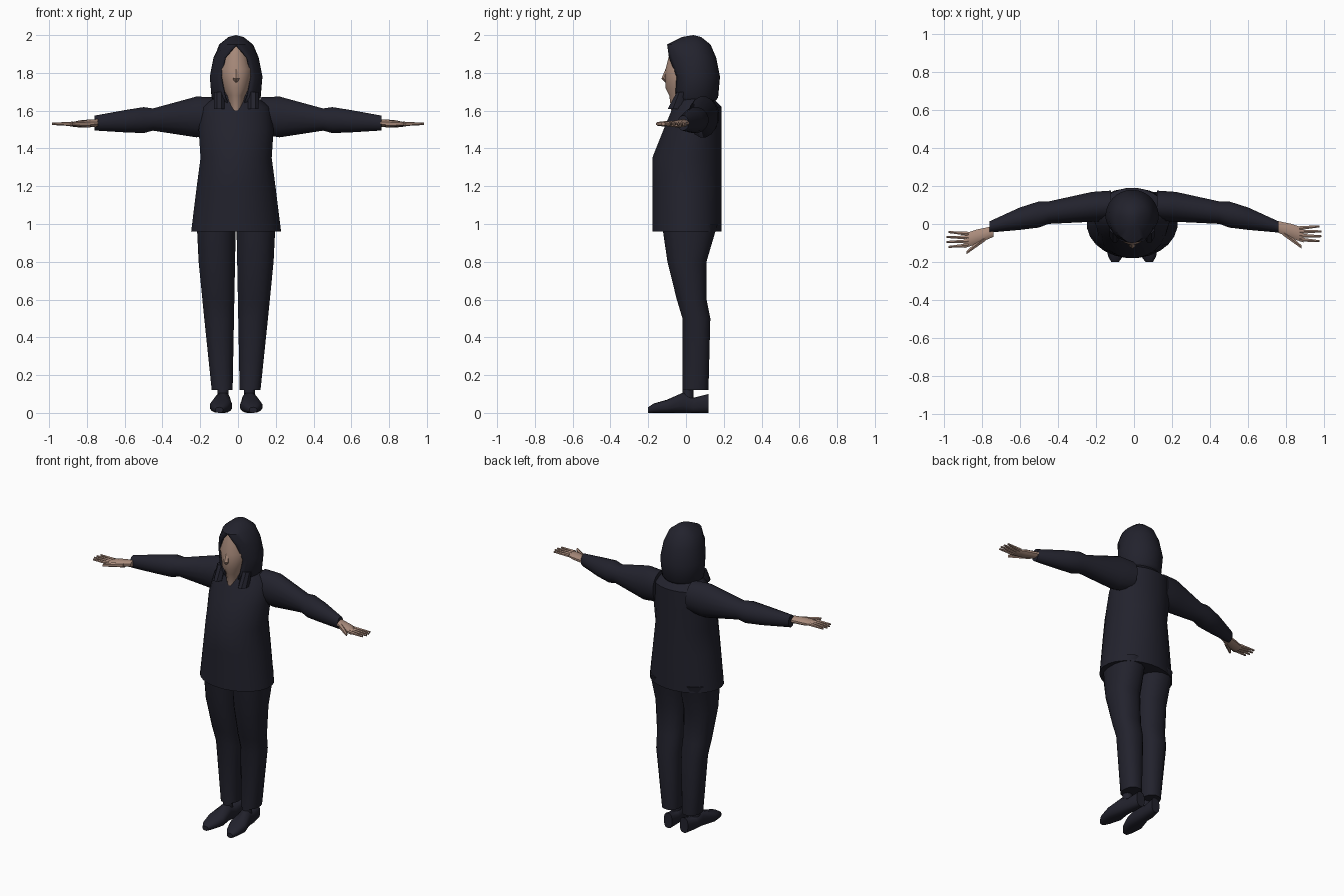
import bpy, bmesh, math
from math import sin, cos, pi

if "Cube" in bpy.data.objects:
    bpy.data.objects.remove(bpy.data.objects["Cube"])

MIDDLE = -.01     # centre line of the body
BACK = .19        # back plane of the tunic


def material(name, red, green, blue):
    mat = bpy.data.materials.new(name)
    mat.use_nodes = True
    mat.diffuse_color = (red, green, blue, 1)
    shader = mat.node_tree.nodes["Principled BSDF"]
    shader.inputs["Base Color"].default_value = (red, green, blue, 1)
    shader.inputs["Roughness"].default_value = .9
    return mat


CLOTH = material("dark navy cloth", .016, .016, .026)
SKIN = material("skin", .4, .26, .2)


def oval(axis, position, first_low, first_high, second_low, second_high,
         sides=16, squareness=2):
    """Closed superellipse lying across the given axis."""
    ring = []
    for step in range(sides):
        turn = 2 * pi * (step + .5) / sides
        point = []
        for wave, low, high in ((cos(turn), first_low, first_high),
                                (sin(turn), second_low, second_high)):
            reach = math.copysign(abs(wave) ** (2 / squareness), wave)
            point.append((low + high + reach * (high - low)) / 2)
        point.insert(axis, position)
        ring.append(point)
    return ring


def loft(name, rings, mat, closed=True):
    """Skin a list of equal rings; closed rings also get end caps."""
    bm = bmesh.new()
    rows = [[bm.verts.new(point) for point in ring] for ring in rings]
    count = len(rows[0])
    for lower, upper in zip(rows, rows[1:]):
        for here in range(count if closed else count - 1):
            after = (here + 1) % count
            bm.faces.new((lower[here], lower[after],
                          upper[after], upper[here]))
    if closed:
        bm.faces.new(rows[0])
        bm.faces.new(rows[-1])
    bmesh.ops.remove_doubles(bm, verts=bm.verts, dist=.0002)
    bmesh.ops.recalc_face_normals(bm, faces=bm.faces)
    mesh = bpy.data.meshes.new(name)
    bm.to_mesh(mesh)
    bm.free()
    mesh.materials.append(mat)
    part = bpy.data.objects.new(name, mesh)
    bpy.context.collection.objects.link(part)
    bpy.ops.object.select_all(action="DESELECT")
    part.select_set(True)
    bpy.context.view_layer.objects.active = part
    bpy.ops.object.shade_smooth_by_angle(angle=math.radians(40))
    return part


def upright(name, profile, back, mat, sides):
    """Symmetric body part from (height, half width, front) rows."""
    return loft(name, [oval(2, height, MIDDLE - width, MIDDLE + width,
                            front, back(height), sides)
                       for height, width, front in profile], mat)


def arm_depth(x):
    """The arms sweep forward towards the hands."""
    return .1 - .2 * x * x


def limb(name, side, profile, shift, mat, sides):
    """Arm section from (distance, half depth, half height) rows."""
    rings = []
    for x, depth, height in profile:
        y, z = arm_depth(x) + shift, 1.58 - .06 * x
        rings.append(oval(0, side * x, y - depth, y + depth,
                          z - height, z + height, sides))
    loft(name, rings, mat)


def digit(name, side, start, end, thickness):
    """Tapered finger between two (distance, depth) points."""
    rings = []
    for (x, y), radius in ((start, thickness), (end, thickness / 2)):
        rings.append(oval(0, side * x, y - radius, y + radius,
                          1.53 - radius, 1.53 + radius, 6))
    loft(name, rings, SKIN)


# Tunic, narrowing towards the shoulders
upright("tunic", [(.96, .24, -.18), (1.2, .21, -.18), (1.35, .19, -.18),
                  (1.5, .2, -.12), (1.62, .18, -.07), (1.68, .1, -.04)],
        lambda height: BACK - max(0, height - 1.62), CLOTH, 24)

# Neck, face and nose
upright("head", [(1.6, .04, -.08), (1.68, .05, -.09), (1.72, .07, -.11),
                 (1.82, .09, -.11), (1.94, .05, -.08)],
        lambda height: .08, SKIN, 16)
upright("nose", [(1.75, .01, -.11), (1.77, .02, -.13), (1.84, .01, -.1)],
        lambda height: -.08, SKIN, 6)

# Hood: height, half width, front, half width of the face opening
hood_profile = [
    (1.63, .1, -.06, .04), (1.67, .13, -.07, .06), (1.78, .14, -.07, .08),
    (1.88, .12, -.11, .06), (1.95, .09, -.1, 0), (1.99, .04, -.02, 0),
    (2, 0, .04, 0)]
hood_centre = .04
hood_steps = 24
hood_rings = []
for height, width, front, gap in hood_profile:
    start = math.asin(gap / width) if gap else 0
    ring = []
    for step in range(hood_steps + 1):
        turn = start + 2 * (pi - start) * step / hood_steps
        depth = hood_centre - front if cos(turn) > 0 else width
        ring.append((MIDDLE + width * sin(turn),
                     hood_centre - depth * cos(turn), height))
    hood_rings.append(ring)
hood = loft("hood", hood_rings, CLOTH, closed=False)
cloth = hood.modifiers.new("cloth thickness", "SOLIDIFY")
cloth.thickness = .01
cloth.offset = -1

# Sleeve rows bulge at the shoulder and fold at the elbow
sleeve_profile = [(.12, .08, .1), (.22, .08, .11), (.45, .06, .06),
                  (.5, .07, .07), (.6, .06, .06), (.76, .03, .04)]
palm_profile = [(.74, .03, .02), (.83, .04, .02), (.89, .04, .01)]

# Trouser leg: height, outer edge, front, back
trouser_profile = [(.12, .13, -.02, .12), (.5, .17, -.02, .13),
                   (.6, .18, -.05, .11), (.8, .2, -.1, .11),
                   (1, .21, -.13, .17)]

# Shoe: distance from toe to heel, half width, top
shoe_profile = [(-.2, .02, .03), (-.17, .04, .05), (-.1, .06, .07),
                (-.01, .04, .11), (.04, .04, .08), (.12, .03, .1)]

for label, side, hand_shift in (("left", 1, 0), ("right", -1, -.03)):
    limb(label + "_sleeve", side, sleeve_profile, 0, CLOTH, 16)
    limb(label + "_palm", side, palm_profile, hand_shift, SKIN, 10)

    # Four spread fingers and a thumb
    knuckle = .87
    for index, finger in enumerate(("index", "middle", "ring", "little")):
        spread = .02 * (index - 1.5)
        centre = arm_depth(knuckle) + hand_shift
        digit(f"{label}_{finger}_finger", side,
              (knuckle, centre + spread),
              (.99 - abs(spread) / 2, centre + spread * 1.3), .012)
    digit(label + "_thumb", side, (.78, hand_shift - .04),
          (.88, hand_shift - .12), .02)

    # Trouser leg, with a gap that opens towards the ankle
    loft(label + "_trouser_leg",
         [oval(2, height, MIDDLE + side * .02 * (1 - height),
               MIDDLE + side * outer, front, back, 16, 2.3)
          for height, outer, front, back in trouser_profile], CLOTH)

    # Ankle and shoe, toes turned slightly outwards
    ankle = MIDDLE + side * .07
    loft(label + "_ankle",
         [oval(2, height, ankle - .03, ankle + .03, -.02, .04)
          for height in (.05, .14)], CLOTH)
    shoe_rings = []
    for y, width, top in shoe_profile:
        centre = ankle - side * y / 10
        shoe_rings.append(oval(1, y, centre - width, centre + width,
                               0, top, 14, 2.6))
    loft(label + "_shoe", shoe_rings, CLOTH)

    # Collar flap below the hood opening
    loft(label + "_collar_flap",
         [oval(2, height, MIDDLE + side * .06, MIDDLE + side * .12,
               front, 0, 8)
          for height, front in ((1.61, -.1), (1.7, -.05))], CLOTH)
